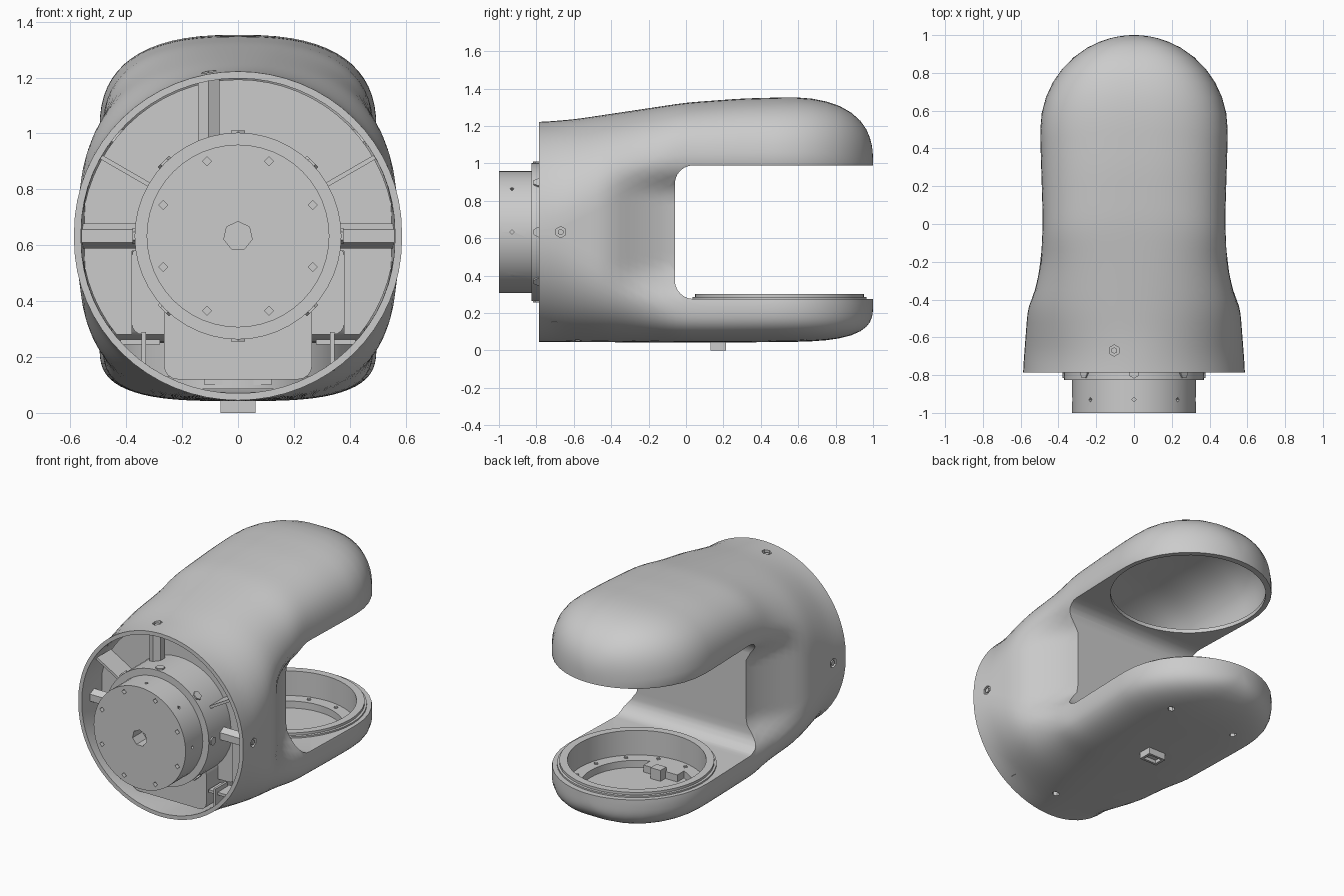
import bpy, bmesh, math
from mathutils import Matrix, Vector

if "Cube" in bpy.data.objects:
    bpy.data.objects.remove(bpy.data.objects["Cube"])

CZ = 0.633                                    # height of the motor axis


def lin(t, v):
    if v <= t[0][0]:
        return t[0][1]
    for (a, p), (b, q) in zip(t, t[1:]):
        if v <= b:
            return p + (q - p) * (v - a) / (b - a)
    return t[-1][1]


def soft(t, v):
    return sum(lin(t, v + k * 0.02) for k in range(-3, 4)) / 7


def sstep(a, b, v):
    u = min(1, max(0, (v - a) / (b - a)))
    return u * u * (3 - 2 * u)


def finish(name, bm):
    bmesh.ops.remove_doubles(bm, verts=bm.verts, dist=1e-5)
    bmesh.ops.recalc_face_normals(bm, faces=bm.faces)
    me = bpy.data.meshes.new(name)
    bm.to_mesh(me)
    bm.free()
    ob = bpy.data.objects.new(name, me)
    bpy.context.collection.objects.link(ob)
    return ob


def rod(name, p0, p1, r, seg=24):
    p0, p1 = Vector(p0), Vector(p1)
    m = Matrix.Translation((p0 + p1) / 2) @ (p1 - p0).to_track_quat('Z', 'Y').to_matrix().to_4x4()
    bm = bmesh.new()
    bmesh.ops.create_cone(bm, cap_ends=True, segments=seg, radius1=r, radius2=r, depth=(p1 - p0).length, matrix=m)
    return finish(name, bm)


def box(name, lo, hi, bevel=0):
    lo, hi = Vector(lo), Vector(hi)
    bm = bmesh.new()
    bmesh.ops.create_cube(bm, size=1, matrix=Matrix.Translation((lo + hi) / 2) @ Matrix.Diagonal((*(hi - lo), 1)))
    if bevel:
        es = [e for e in bm.edges if abs(e.verts[0].co.y - e.verts[1].co.y) > 1e-4]
        bmesh.ops.bevel(bm, geom=es, offset=bevel, segments=4, affect='EDGES', profile=0.5)
    return finish(name, bm)


def lathe(name, profile, mat, seg=48, closed=False):
    bm = bmesh.new()
    vs = [bm.verts.new((r, 0, z)) for r, z in profile]
    es = [bm.edges.new(p) for p in zip(vs, vs[1:])]
    if closed:
        es.append(bm.edges.new((vs[-1], vs[0])))
    bmesh.ops.spin(bm, geom=vs + es, axis=(0, 0, 1), cent=(0, 0, 0), angle=math.tau, steps=seg)
    bm.transform(mat)
    return finish(name, bm)


def cut(ob, tool):
    m = ob.modifiers.new('cut', 'BOOLEAN')
    m.operation, m.solver, m.object = 'DIFFERENCE', 'EXACT', tool
    bpy.context.view_layer.objects.active = ob
    bpy.ops.object.modifier_apply(modifier='cut')
    bpy.data.objects.remove(tool)


WIDTH = [(-.78, .588), (-.44, .562), (-.3, .52), (-.18, .493), (0, .482), (.45, .496), (1, .496)]
TOP = [(-.78, 1.221), (-.6, 1.235), (-.3, 1.28), (0, 1.325), (.3, 1.347), (.6, 1.355), (1, 1.355)]
BOTTOM = [(-.78, .045), (.2, .042), (1, .05)]


def arm_solid(name, d, y0):
    """C-shaped link: lofted envelope, inset by d, minus the slot."""
    stations = [(y0, 0)] + [(-.775 + i * .0425, 0) for i in range(30)]
    stations += [(.5, math.radians(a)) for a in (0, 10, 20, 30, 40, 50, 60, 68, 75, 80, 84, 87, 89.3)]
    bm, rings = bmesh.new(), []
    for y, a in stations:
        yy = y + (.5 - d) * math.sin(a)
        nt = soft([(-.7, 2), (0, 2.6)], yy)
        nb = soft([(-.7, 2), (0, 3.2)], yy)
        zt, zb = soft([(-.7, .648), (-.05, 1.0)], yy), soft([(-.7, .618), (-.05, .25)], yy)
        w = (soft(WIDTH, yy) - d) * math.cos(a)
        ht = (soft(TOP, yy) - zt - d) * (1 - math.sin(a) ** nt) ** (1 / nt)
        hb = (zb - soft(BOTTOM, yy) - d) * (1 - math.sin(a) ** nb) ** (1 / nb)
        pinch = soft([(-.4, 0), (-.06, .22)], yy)
        half = []
        for i in range(17):
            t = math.pi / 2 * (1 - i / 16)
            half.append((w * max(0, math.cos(t)) ** (2 / nt), zt + ht * math.sin(t) ** (2 / nt)))
        half += [(w, zt + (zb - zt) * i / 14) for i in range(1, 14)]
        for i in range(17):
            t = math.pi / 2 * i / 16
            half.append((w * max(0, math.cos(t)) ** (2 / nb), zb - hb * math.sin(t) ** (2 / nb)))
        half = [(x * (1 - pinch * sstep(.27, .45, z) * (1 - sstep(.82, 1, z))), z) for x, z in half]
        half[0], half[-1] = (0, half[0][1]), (0, half[-1][1])
        loop = half + [(-x, z) for x, z in half[-2:0:-1]]
        rings.append([bm.verts.new((x, yy, z)) for x, z in loop])
    n = len(rings[0])
    for r, s in zip(rings, rings[1:]):
        for i in range(n):
            bm.faces.new((r[i], r[(i + 1) % n], s[(i + 1) % n], s[i]))
    bm.faces.new(rings[0])
    bm.faces.new(rings[-1])
    ob = finish(name, bm)
    # slot with rounded inner corners
    y1, z0, z1, r = -.06 - d, .275 - d, .99 + d, .1 + d
    pts = [(1.4, z0)]
    for zc, a0 in ((z0 + r, 270), (z1 - r, 180)):
        pts += [(y1 + r + r * math.cos(math.radians(a0 - k * 15)), zc + r * math.sin(math.radians(a0 - k * 15)))
                for k in range(7)]
    pts.append((1.4, z1))
    bm = bmesh.new()
    f = bm.faces.new([bm.verts.new((-1, y, z)) for y, z in pts])
    g = bmesh.ops.extrude_face_region(bm, geom=[f])['geom']
    bmesh.ops.translate(bm, vec=(2, 0, 0), verts=[v for v in g if isinstance(v, bmesh.types.BMVert)])
    cut(ob, finish('slot_cutter', bm))
    return ob


# Hollow shell with its two round joint openings
shell = arm_solid('arm_shell', 0, -.785)
cut(shell, arm_solid('cavity', .025, -.9))
cut(shell, rod('upper_opening', (0, .5, .9), (0, .5, 1.04), .462, 48))
cut(shell, rod('lower_opening', (0, .5, .2), (0, .5, .4), .435, 48))

# Mounting bosses and recessed bolts around the front rim
for i, (x, z, dx, dz) in enumerate(((0, CZ, 1, 0), (0, CZ, -1, 0), (-.105, CZ, 0, 1))):
    at = lambda r: (x + dx * r, -.67, z + dz * r)
    cut(shell, rod('bolt_hole', at(.5), at(.7), .03, 6))
    rod(f'rim_boss_{i}', at(.34), at(.565), .045, 6)
    rod(f'rim_bolt_{i}', at(.5), at(.578), .017, 6)
for x, y in ((.24, .63), (-.24, .63), (.12, -.58)):
    cut(shell, rod('underside_hole', (x, y, 0), (x, y, .1), .022, 6))

# Motor drum with face holes and side holes
to_y = Matrix.Translation((0, 0, CZ)) @ Matrix.Rotation(-math.pi / 2, 4, 'X')
drum = lathe('motor_drum', [(0, -1), (.327, -1), (.327, -.825), (.37, -.825), (.37, -.3), (0, -.3)], to_y)
cut(drum, rod('hub_hole', (0, -1.1, CZ), (0, -.9, CZ), .052, 7))
for k in range(8):
    a, b = math.radians(22.5 + 45 * k), math.radians(45 * k)
    c, s = math.cos(a), math.sin(a)
    cut(drum, rod('face_hole', (.29 * c, -1.1, CZ + .29 * s), (.29 * c, -.97, CZ + .29 * s), .016, 4))
    c, s = math.cos(b), math.sin(b)
    cut(drum, rod('side_hole', (.3 * c, -.93, CZ + .3 * s), (.4 * c, -.93, CZ + .4 * s), .012, 4))
    rod(f'flange_bolt_{k}', (.35 * c, -.79, CZ + .35 * s), (.378 * c, -.79, CZ + .378 * s), .028, 6)

# Bulkhead behind the motor, open below
bulkhead = rod('bulkhead', (0, -.6, CZ), (0, -.57, CZ), .56, 64)
cut(bulkhead, box('bulkhead_cutter', (-1, -.8, -.2), (1, -.4, .28)))
cut(bulkhead, box('notch_cutter', (-.38, -.8, .1), (.38, -.4, .58)))

# Motor base block, shoulders, diagonal ribs and rim clips
box('motor_base', (-.265, -.7, .12), (.265, -.25, .4), .05)
for side in (-1, 1):
    n = 'left' if side < 0 else 'right'

    def pair(name, x0, x1, y0, y1, z0, z1, bevel=0):
        xs = sorted((side * x0, side * x1))
        return box(f'{n}_{name}', (xs[0], y0, z0), (xs[1], y1, z1), bevel)
    pair('shoulder', .2, .38, -.58, -.2, .28, .6, .04)
    pair('clip_post', .33, .345, -.72, -.6, .15, .29)
    pair('clip_shelf', .28, .42, -.7, -.58, .245, .262)
    rib = box(f'{n}_diagonal_rib', (.36, -.74, -.008), (.565, -.58, .008))
    ang = math.radians(30 if side > 0 else 150)
    rib.data.transform(Matrix.Translation((0, 0, CZ)) @ Matrix.Rotation(-ang, 4, 'Y'))

# Joint ring set into the lower arm, with cup, flange and floor
low = Matrix.Translation((0, .5, 0))
lathe('joint_ring', [(.43, .265), (.465, .265), (.465, .285), (.452, .287), (.452, .303), (.405, .303),
                     (.405, .145), (.33, .145), (.33, .1), (0, .1), (0, .085), (.345, .085), (.345, .13), (.43, .13)],
      low, 48, True)
for k in range(12):
    a = math.radians(15 + 30 * k)
    x, y = .37 * math.cos(a), .5 + .37 * math.sin(a)
    rod(f'flange_screw_{k}', (x, y, .14), (x, y, .152), .014, 4)
box('joint_stop_pad', (-.12, .16, .1), (.12, .26, .145))
box('joint_stop_block', (-.035, .25, .1), (.035, .31, .17))

# Small socket frame under the lower arm
socket = box('underside_socket', (-.062, .13, 0), (.062, .215, .075))
cut(socket, box('socket_cutter', (-.045, .145, -.1), (.045, .2, .022)))

for ob in list(bpy.context.scene.objects):
    bpy.ops.object.select_all(action='DESELECT')
    ob.select_set(True)
    bpy.context.view_layer.objects.active = ob
    bpy.ops.object.shade_smooth_by_angle(angle=math.radians(32))
